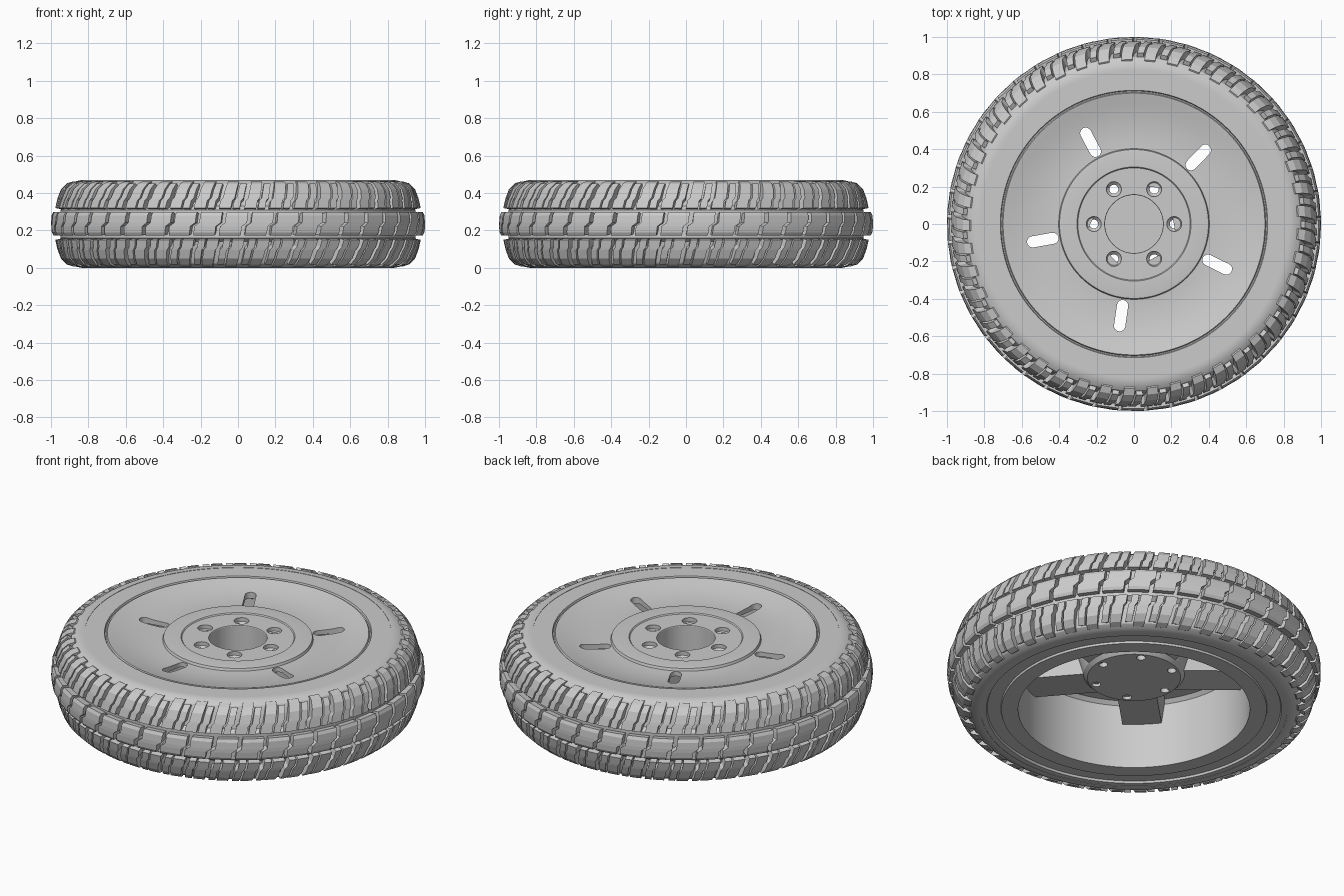
import bpy, bmesh
from math import pi, tau, sin, cos, radians
from mathutils import Matrix, Vector

HEIGHT = 0.47
MID = HEIGHT / 2
PITCHES = 45
STEP = tau / PITCHES

cube = bpy.data.objects.get("Cube")
if cube:
    bpy.data.objects.remove(cube, do_unlink=True)

grey = bpy.data.materials.new("plain_grey")
grey.use_nodes = True
grey.diffuse_color = (0.6, 0.6, 0.6, 1)
bsdf = next(n for n in grey.node_tree.nodes if n.type == "BSDF_PRINCIPLED")
bsdf.inputs["Base Color"].default_value = grey.diffuse_color
bsdf.inputs["Roughness"].default_value = 0.6


def make_object(name, bm):
    bmesh.ops.recalc_face_normals(bm, faces=bm.faces[:])
    mesh = bpy.data.meshes.new(name)
    bm.to_mesh(mesh)
    bm.free()
    mesh.materials.append(grey)
    obj = bpy.data.objects.new(name, mesh)
    bpy.context.collection.objects.link(obj)
    return obj


def activate(obj):
    bpy.ops.object.select_all(action="DESELECT")
    obj.select_set(True)
    bpy.context.view_layer.objects.active = obj


def smooth(obj, degrees=28):
    activate(obj)
    bpy.ops.object.shade_smooth_by_angle(angle=radians(degrees))


def revolve(profile, steps, closed=True):
    """Turn an (r, z) outline about the z axis."""
    bm = bmesh.new()
    verts = [bm.verts.new((r, 0, z)) for r, z in profile]
    for a, b in zip(verts, verts[1:]):
        bm.edges.new((a, b))
    if closed:
        bm.edges.new((verts[-1], verts[0]))
    bmesh.ops.spin(bm, geom=bm.verts[:] + bm.edges[:], cent=(0, 0, 0),
                   axis=(0, 0, 1), angle=tau, steps=steps)
    bmesh.ops.remove_doubles(bm, verts=bm.verts[:], dist=0.0001)
    bmesh.ops.dissolve_degenerate(bm, edges=bm.edges[:], dist=0.0001)
    return bm


def polar(r, angle, z):
    return Vector((r * cos(angle), r * sin(angle), z))


def add_lug(bm, path, start, end, flip=False):
    """Tread block following (r, z, shift) stations; flip gives the other shoulder."""
    rows = []
    for r, z, shift in path:
        low_z = z + (MID - z) * 0.15
        ring = []
        for rad, height, ang in ((r, z, start), (r, z, end),
                                 (r - 0.06, low_z, end), (r - 0.06, low_z, start)):
            ang += shift
            if flip:
                ang, height = -ang, HEIGHT - height
            ring.append(bm.verts.new(polar(rad, ang, height)))
        rows.append(ring)
    for a, b in zip(rows, rows[1:]):
        for i in range(4):
            j = (i + 1) % 4
            bm.faces.new((a[i], a[j], b[j], b[i]))
    bm.faces.new(rows[0])
    bm.faces.new(rows[-1])


# Tyre carcass, mirrored about its middle
half = [(0.82, 0.47), (0.835, 0.47), (0.865, 0.464), (0.89, 0.448),
        (0.91, 0.41), (0.925, 0.33), (0.95, 0.31)]
tyre = make_object("tyre_carcass", revolve(
    half + [(r, HEIGHT - z) for r, z in reversed(half)], 120))
smooth(tyre)

# Shoulder blocks: a wide and a narrow one per pitch, with a kinked edge
shoulder = [(0.977, 0.32, 0), (0.968, 0.36, 0.008), (0.964, 0.375, 0.022),
            (0.947, 0.42, 0.032), (0.915, 0.452, 0.042), (0.88, 0.463, 0.046)]
for name, flip in (("upper_shoulder_tread", False), ("lower_shoulder_tread", True)):
    bm = bmesh.new()
    for i in range(PITCHES):
        base = i * STEP
        add_lug(bm, shoulder, base, base + STEP * 0.47, flip)
        add_lug(bm, shoulder[:-1], base + STEP * 0.54, base + STEP * 0.82, flip)
    make_object(name, bm)

# Centre rib blocks with stepped gaps
centre = [(0.988, 0.174, 0), (0.997, 0.19, 0.004), (1.0, 0.222, 0.008),
          (1.0, 0.242, 0.036), (0.997, 0.28, 0.04), (0.988, 0.298, 0.044)]
bm = bmesh.new()
for i in range(PITCHES):
    add_lug(bm, centre, i * STEP, (i + 0.84) * STEP)
make_object("centre_tread", bm)

# Wheel: rim, shallow dish, hub with blind bore, hollow back
wheel = make_object("wheel", revolve([
    (0.828, 0.468), (0.715, 0.468), (0.711, 0.458), (0.705, 0.458),
    (0.70, 0.466), (0.66, 0.456), (0.60, 0.44), (0.52, 0.429), (0.45, 0.425),
    (0.403, 0.427), (0.398, 0.441), (0.385, 0.443), (0.305, 0.443),
    (0.30, 0.437), (0.157, 0.437), (0.155, 0.434), (0.155, 0.24), (0, 0.24),
    (0, 0.20), (0.25, 0.20), (0.27, 0.22), (0.32, 0.39), (0.34, 0.40),
    (0.60, 0.40), (0.62, 0.38), (0.62, 0.002), (0.71, 0.002), (0.713, 0.014),
    (0.785, 0.014), (0.79, 0.002), (0.828, 0.002)], 96))


def cut(target, name, bm):
    cutter = make_object(name, bm)
    cutter.hide_render = True
    mod = target.modifiers.new(name, "BOOLEAN")
    mod.operation = "DIFFERENCE"
    mod.solver = "EXACT"
    mod.object = cutter
    activate(target)
    bpy.ops.object.modifier_apply(modifier=mod.name)
    bpy.data.objects.remove(cutter, do_unlink=True)


# Five rounded vent slots
bm = bmesh.new()
for k in range(5):
    turn = Matrix.Rotation(radians(-98 + 72 * k), 4, "Z")
    outline = []
    for i in range(18):
        a = -pi / 2 + pi * (i % 9) / 8 + (pi if i >= 9 else 0)
        x = 0.55 if i < 9 else 0.44
        outline.append(bm.verts.new(
            turn @ Vector((x + 0.03 * cos(a), 0.03 * sin(a), 0.3))))
    face = bm.faces.new(outline)
    top = bmesh.ops.extrude_face_region(bm, geom=[face])["geom"]
    bmesh.ops.translate(bm, vec=(0, 0, 0.3),
                        verts=[v for v in top if isinstance(v, bmesh.types.BMVert)])
cut(wheel, "slot_cutter", bm)

# Six counterbored bolt holes
bolt = [(0, 0.5), (0.04, 0.5), (0.04, 0.415), (0.024, 0.40), (0.024, 0.1), (0, 0.1)]
bm = bmesh.new()
for k in range(6):
    part = revolve(bolt, 20, closed=False)
    bmesh.ops.translate(part, vec=polar(0.215, k * tau / 6, 0), verts=part.verts[:])
    mesh = bpy.data.meshes.new("bolt_part")
    part.to_mesh(mesh)
    part.free()
    bm.from_mesh(mesh)
    bpy.data.meshes.remove(mesh)
cut(wheel, "bolt_cutter", bm)
smooth(wheel)

# Five ribs behind the dish, joining hub to rim wall
bm = bmesh.new()
for k in range(5):
    turn = Matrix.Rotation(radians(-62 + 72 * k), 4, "Z")
    rib = bmesh.ops.create_cube(bm, size=1)["verts"]
    for v in rib:
        outer = v.co.x > 0
        low = 0.27 if outer else 0.215
        width = 0.105 if v.co.z < 0 else 0.125
        v.co = turn @ Vector((0.635 if outer else 0.21,
                              width if v.co.y > 0 else -width,
                              0.41 if v.co.z > 0 else low))
make_object("back_ribs", bm)
